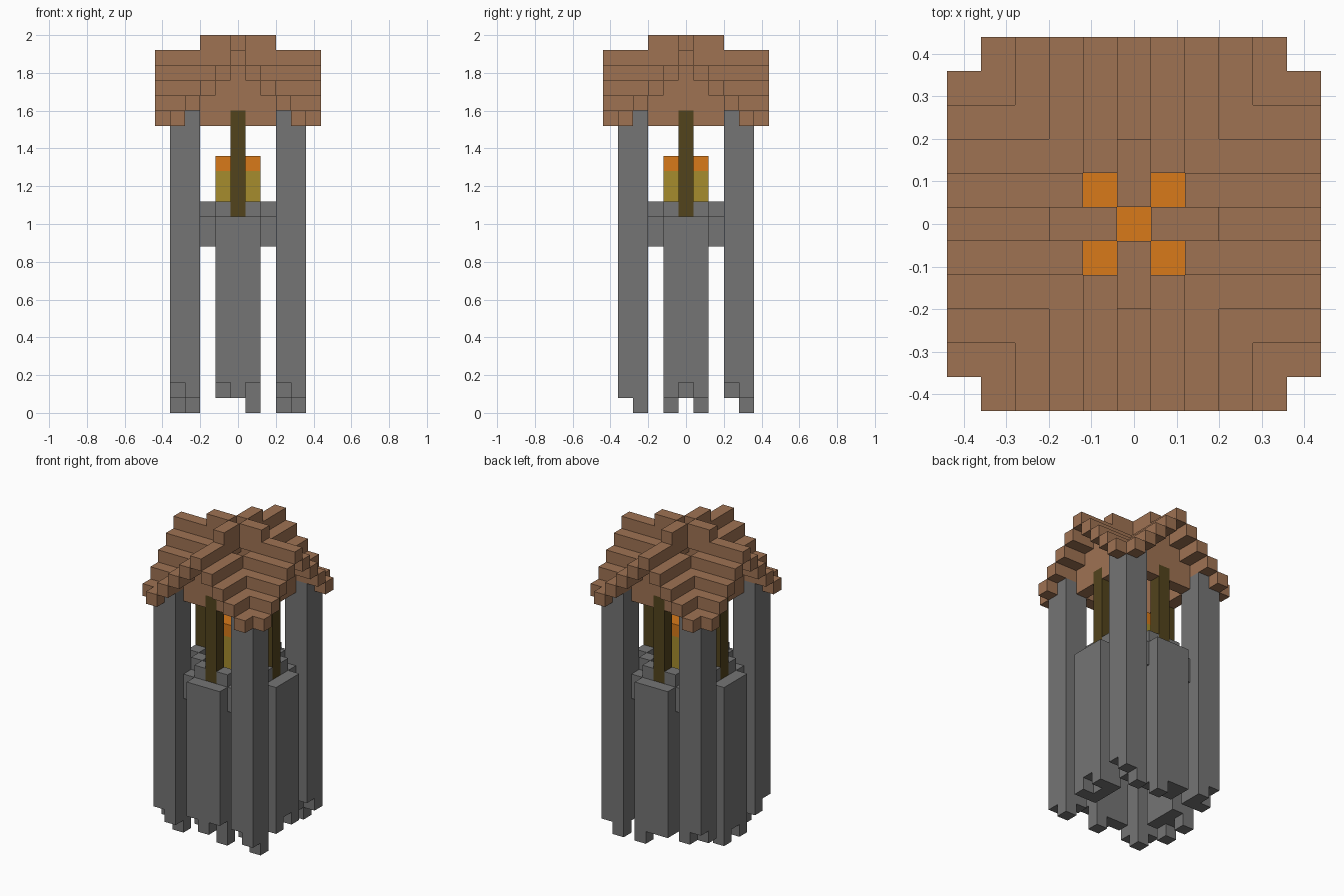
import bpy
import bmesh

CELL = 0.08

cube = bpy.data.objects.get("Cube")
if cube:
    bpy.data.objects.remove(cube, do_unlink=True)


def make_material(name, rgb):
    mat = bpy.data.materials.new(name)
    mat.use_nodes = True
    color = (*rgb, 1.0)
    mat.diffuse_color = color
    mat.node_tree.nodes["Principled BSDF"].inputs["Base Color"].default_value = color
    return mat


roof_brown = make_material("roof brown", (0.345, 0.17, 0.086))
stone_grey = make_material("stone grey", (0.178, 0.178, 0.178))
post_olive = make_material("dark wood", (0.084, 0.056, 0.012))
fire_yellow = make_material("flame yellow", (0.38, 0.265, 0.026))
fire_orange = make_material("flame orange", (0.69, 0.195, 0.01))


def build_blocks(name, cells, material):
    """Make one mesh from unit cells, keeping only the exposed faces."""
    cells = set(cells)
    bm = bmesh.new()
    corners = {}

    def corner(key):
        if key not in corners:
            i, j, k = key
            corners[key] = bm.verts.new(
                ((i - 0.5) * CELL, (j - 0.5) * CELL, k * CELL))
        return corners[key]

    for cell in cells:
        for axis in range(3):
            u, v = (axis + 1) % 3, (axis + 2) % 3
            for side in (0, 1):
                neighbour = list(cell)
                neighbour[axis] += 2 * side - 1
                if tuple(neighbour) in cells:
                    continue
                loop = []
                for du, dv in ((0, 0), (1, 0), (1, 1), (0, 1)):
                    key = list(cell)
                    key[axis] += side
                    key[u] += du
                    key[v] += dv
                    loop.append(corner(tuple(key)))
                bm.faces.new(loop if side else loop[::-1])
    mesh = bpy.data.meshes.new(name)
    bm.to_mesh(mesh)
    bm.free()
    mesh.materials.append(material)
    obj = bpy.data.objects.new(name, mesh)
    bpy.context.collection.objects.link(obj)


def column(i, j, low, high):
    return [(i, j, k) for k in range(low, high)]


def square(radius):
    span = range(-radius, radius + 1)
    return [(i, j) for i in span for j in span]


# Lower ends of the stone columns that stop above one cell or touch the ground
ragged = {
    (-4, -4): 2, (-3, -3): 0, (3, -4): 2, (4, -3): 0,
    (4, 3): 2, (3, 4): 0, (-4, 4): 2,
    (-1, -4): 2, (1, -4): 2, (1, -3): 0,
    (1, 4): 0, (4, 0): 2, (-4, -1): 0, (-4, 1): 0,
}

# Corner pillars and the double wall panels between them
pillars, panels = [], []
for i, j in square(4):
    near, far = sorted((abs(i), abs(j)))
    low = ragged.get((i, j), 1)
    if near >= 3:
        pillars += column(i, j, low, 23 - near)
    elif near <= 1 and far >= 3:
        # The inner layer rises one cell higher beside each post
        panels += column(i, j, low, 14 if far == 3 and near == 1 else 13)
build_blocks("corner_pillars", pillars, stone_grey)
build_blocks("wall_panels", panels, stone_grey)

# Fire bowl: thick floor between the panels, with raised rim corners
bowl = []
for i, j in square(3):
    near, far = sorted((abs(i), abs(j)))
    if far <= 2 or near == 2 and far == 3:
        bowl += column(i, j, 11, 14 if near == far == 2 else 13)
build_blocks("fire_bowl", bowl, stone_grey)

# Fire
build_blocks("flame_base", [c for i, j in square(1) for c in column(i, j, 13, 16)],
             fire_yellow)
build_blocks("flame_tip", [(i, j, 16) for i, j in square(1)], fire_orange)

# Posts in the middle of each side
for side, (i, j) in {"front": (0, -3), "back": (0, 3),
                     "left": (3, 0), "right": (-3, 0)}.items():
    build_blocks(side + "_post", column(i, j, 13, 20), post_olive)

# Crossed gable roof, with a doubled ridge around the open smoke hole
roof = []
for i, j in square(5):
    near, far = sorted((abs(i), abs(j)))
    if near == 5 or (near == far and far <= 1):
        continue
    top = 25 if near == 0 and far <= 2 else 24 - near
    roof += column(i, j, 23 - near, top)
build_blocks("roof", roof, roof_brown)

# Gable walls under the roof, resting on the posts
gables = []
for a in range(-2, 3):
    low = 20 if a == 0 else 19
    for b in (-3, 3):
        gables += column(a, b, low, 23 - abs(a))
        gables += column(b, a, low, 23 - abs(a))
build_blocks("gable_walls", gables, roof_brown)
